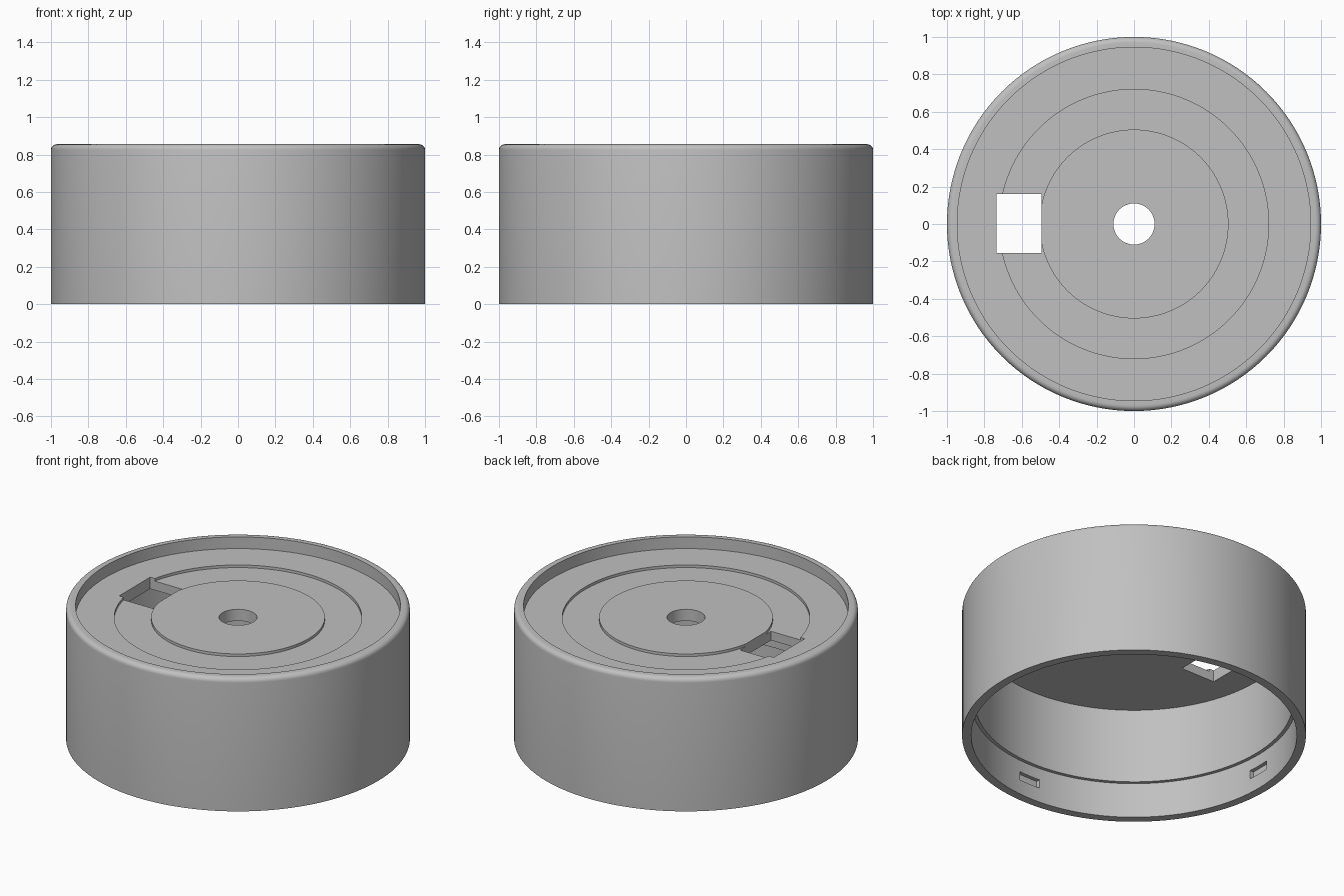
import bpy
import bmesh
from math import cos, sin, pi, radians
from mathutils import Matrix, Vector

if "Cube" in bpy.data.objects:
    bpy.data.objects.remove(bpy.data.objects["Cube"], do_unlink=True)

SEGMENTS = 128
HEIGHT = 0.855
FLOOR_TOP = 0.78       # recessed top plate
FLOOR_BOTTOM = 0.705   # ceiling of the hollow interior
GROOVE = 0.763
FILLET = 0.03

grey = bpy.data.materials.new("light_grey")
grey.use_nodes = True
colour = (0.53, 0.53, 0.53, 1)
grey.diffuse_color = colour
grey.node_tree.nodes["Principled BSDF"].inputs["Base Color"].default_value = colour


def finish(name, bm):
    """Turn a bmesh into a named grey object."""
    bmesh.ops.recalc_face_normals(bm, faces=bm.faces)
    mesh = bpy.data.meshes.new(name)
    bm.to_mesh(mesh)
    bm.free()
    mesh.materials.append(grey)
    obj = bpy.data.objects.new(name, mesh)
    bpy.context.collection.objects.link(obj)
    return obj


def revolve(name, profile):
    """Sweep a closed (radius, height) outline around the z axis."""
    bm = bmesh.new()
    verts = [bm.verts.new((r, 0, z)) for r, z in profile]
    edges = [bm.edges.new((v, verts[i - 1])) for i, v in enumerate(verts)]
    bmesh.ops.spin(bm, geom=verts + edges, cent=(0, 0, 0), axis=(0, 0, 1),
                   angle=2 * pi, steps=SEGMENTS, use_merge=True)
    bmesh.ops.remove_doubles(bm, verts=bm.verts, dist=0.0001)
    return finish(name, bm)


def box(name, centre, size, turn=0.0):
    """Box cutter, turned around the z axis of the whole model."""
    bm = bmesh.new()
    matrix = (Matrix.Rotation(turn, 4, 'Z') @ Matrix.Translation(centre)
              @ Matrix.Diagonal(Vector((*size, 1))))
    bmesh.ops.create_cube(bm, size=1, matrix=matrix)
    obj = finish(name, bm)
    obj.hide_render = True
    return obj


# Hollow round housing: stepped bore, filleted rim, recessed and grooved top
fillet = [(1 - FILLET + FILLET * cos(a), HEIGHT - FILLET + FILLET * sin(a))
          for a in (i * pi / 12 for i in range(7))]
outline = [(0.947, 0), (1, 0), *fillet,
           (0.945, HEIGHT), (0.945, FLOOR_TOP),
           (0.72, FLOOR_TOP), (0.72, GROOVE),
           (0.505, GROOVE), (0.505, FLOOR_TOP),
           (0.11, FLOOR_TOP), (0.11, FLOOR_BOTTOM),
           (0.925, FLOOR_BOTTOM), (0.925, 0.225), (0.947, 0.225)]
housing = revolve("round_housing", outline)

# Rectangular window through the plate, and four snap slots inside the skirt
cutters = [box("window_cutter", (-0.615, 0.002, 0.74), (0.24, 0.315, 0.3))]
for k in range(4):
    cutters.append(box("slot_cutter", (0.945, 0, 0.122), (0.05, 0.15, 0.055), k * pi / 2))

bpy.ops.object.select_all(action='DESELECT')
bpy.context.view_layer.objects.active = housing
housing.select_set(True)
for cutter in cutters:
    mod = housing.modifiers.new("cut", 'BOOLEAN')
    mod.operation = 'DIFFERENCE'
    mod.solver = 'EXACT'
    mod.object = cutter
    bpy.ops.object.modifier_apply(modifier=mod.name)
    bpy.data.objects.remove(cutter, do_unlink=True)

bpy.ops.object.shade_smooth_by_angle(angle=radians(30))
